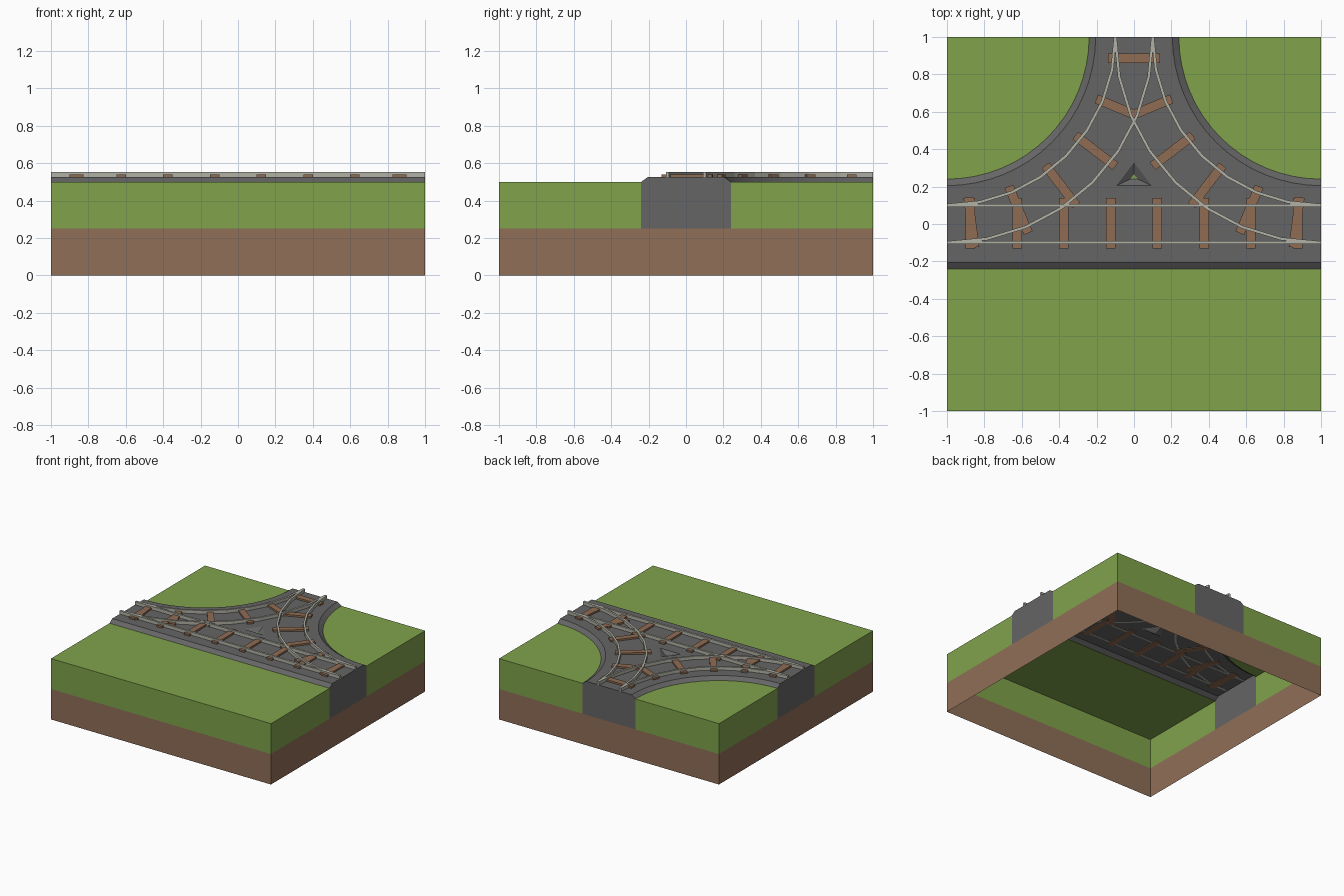
import bpy, bmesh, math
from mathutils import Vector

if "Cube" in bpy.data.objects:
    bpy.data.objects.remove(bpy.data.objects["Cube"])


def material(name, r, g, b):
    lin = [((c / 255 + 0.055) / 1.055) ** 2.4 for c in (r, g, b)]
    m = bpy.data.materials.new(name)
    m.diffuse_color = (*lin, 1)
    m.use_nodes = True
    m.node_tree.nodes["Principled BSDF"].inputs["Base Color"].default_value = m.diffuse_color
    return m


GRASS = material("grass green", 128, 162, 75)
DIRT = material("earth brown", 143, 110, 87)
GRAVEL = material("gravel grey", 101, 101, 101)
WOOD = material("sleeper brown", 143, 108, 83)
STEEL = material("rail steel", 178, 177, 166)


def build(name, faces, mat, mirror=True, cut=False):
    """Make a mesh from faces; the left half can be trimmed at x=0 and mirrored."""
    bm = bmesh.new()
    for f in faces:
        bm.faces.new([bm.verts.new(p) for p in f])
    bmesh.ops.remove_doubles(bm, verts=bm.verts, dist=1e-5)
    if cut:
        bmesh.ops.bisect_plane(bm, geom=bm.verts[:] + bm.edges[:] + bm.faces[:],
                               plane_co=(0, 0, 0), plane_no=(1, 0, 0), clear_outer=True)
    me = bpy.data.meshes.new(name)
    bm.to_mesh(me)
    bm.free()
    me.materials.append(mat)
    ob = bpy.data.objects.new(name, me)
    bpy.context.collection.objects.link(ob)
    if mirror:
        ob.modifiers.new("mirror", 'MIRROR').merge_threshold = 1e-4


def wall(a, b, z0, z1):
    return [(*a, z0), (*b, z0), (*b, z1), (*a, z1)]


def arc(r, n, z=None):
    """Quarter arc round the back left corner, from the back edge to the left edge."""
    pts = []
    for i in range(n + 1):
        t = -math.pi / 2 * i / n
        p = (-1 + r * math.cos(t), 1 + r * math.sin(t))
        pts.append(p if z is None else (*p, z))
    return pts


E, T = 0.24, 0.205          # bed half width at the foot and at the top
Z0, Z1, Z2 = 0.25, 0.5, 0.525
N = 16

# earth skirt
build("earth_base", [wall((-1, 1), (-1, -1), 0, Z0), wall((-1, -1), (0, -1), 0, Z0),
                     wall((0, 1), (-1, 1), 0, Z0)], DIRT)

# grass walls and lawns, including the speck inside the junction
apex_low = 1 - math.sqrt((1 + E) ** 2 - 1)
apex_top = 1 - math.sqrt((1 + T) ** 2 - 1)
xl = -1 + math.sqrt((1 + E) ** 2 - (1 - E) ** 2)
xt = -1 + math.sqrt((1 + T) ** 2 - (1 - T) ** 2)
L0, L1, Lm = (0, apex_low, Z1), (xl, E, Z1), (0, E, Z1)
T0, T1, Tm = (0, apex_top, Z2), (xt, T, Z2), (0, T, Z2)
build("grass", [
    wall((-1, -E), (-1, -1), Z0, Z1), wall((-1, 1), (-1, E), Z0, Z1),
    wall((-1, -1), (0, -1), Z0, Z1), wall((-E, 1), (-1, 1), Z0, Z1),
    [(-1, -1, Z1), (0, -1, Z1), (0, -E, Z1), (-1, -E, Z1)],
    [(-1, 1, Z1)] + arc(1 - E, N, Z1)[::-1],
    [L0, L1, Lm]], GRASS)

# gravel bed: top, sloped shoulders, end walls
foot, crest = arc(1 - E, N, Z1), arc(1 - T, N, Z2)
bed = [[(0, -T, Z2), Tm, T1, T0, (0, 1, Z2)] + crest + [(-1, -T, Z2)],
       [(-1, -E, Z1), (0, -E, Z1), (0, -T, Z2), (-1, -T, Z2)],
       [T0, T1, L1, L0], [T1, Tm, Lm, L1],
       [(-1, y, z) for y, z in ((E, Z0), (-E, Z0), (-E, Z1), (-T, Z2), (T, Z2), (E, Z1))],
       [(x, 1, z) for x, z in ((0, Z0), (-E, Z0), (-E, Z1), (-T, Z2), (0, Z2))]]
for i in range(N):
    bed.append([foot[i + 1], crest[i + 1], crest[i], foot[i]])
build("gravel_bed", bed, GRAVEL)


def prism(left, right, z0, z1):
    """Closed bar between two parallel edge paths (left of travel, right of travel)."""
    lo = lambda p: (*p, z0)
    hi = lambda p: (*p, z1)
    out = []
    for a, b, c, d in zip(right, right[1:], left[1:], left):
        out += [[hi(a), hi(b), hi(c), hi(d)], [lo(d), lo(c), lo(b), lo(a)],
                [lo(a), lo(b), hi(b), hi(a)], [lo(c), lo(d), hi(d), hi(c)]]
    for a, b in ((left[0], right[0]), (right[-1], left[-1])):
        out.append([lo(a), lo(b), hi(b), hi(a)])
    return out


def sleeper(x, y, ang, half=0.135, w=0.025):
    c, d = Vector((x, y)), Vector((math.cos(ang), math.sin(ang)))
    n = Vector((-d.y, d.x)) * w
    a, b = c - d * half, c + d * half
    return prism([a + n, b + n], [a - n, b - n], 0.52, 0.539)


# sleepers: straight line, curve, and one shared at the back
ties = []
for x in (-0.875, -0.625, -0.375, -0.125):
    ties += sleeper(x, 0.003, math.pi / 2)
for deg in (22.5, 37.5, 52.5, 67.5, 82.5):
    t = -math.radians(deg)
    ties += sleeper(-1 + math.cos(t), 1 + math.sin(t), t)
ties += sleeper(0, 0.887, 0, 0.14)
build("sleepers", ties, WOOD, cut=True)

# rails
W, R0, R1 = 0.008, 0.523, 0.552
straight = []
for y in (-0.1, 0.1):
    straight += prism([(-1, y + W), (1, y + W)], [(-1, y - W), (1, y - W)], R0, R1)
build("straight_rails", straight, STEEL, mirror=False)
curved = []
for r in (0.9, 1.1):
    curved += prism(arc(r + W, 8), arc(r - W, 8), R0, R1)
build("curved_rails", curved, STEEL)
